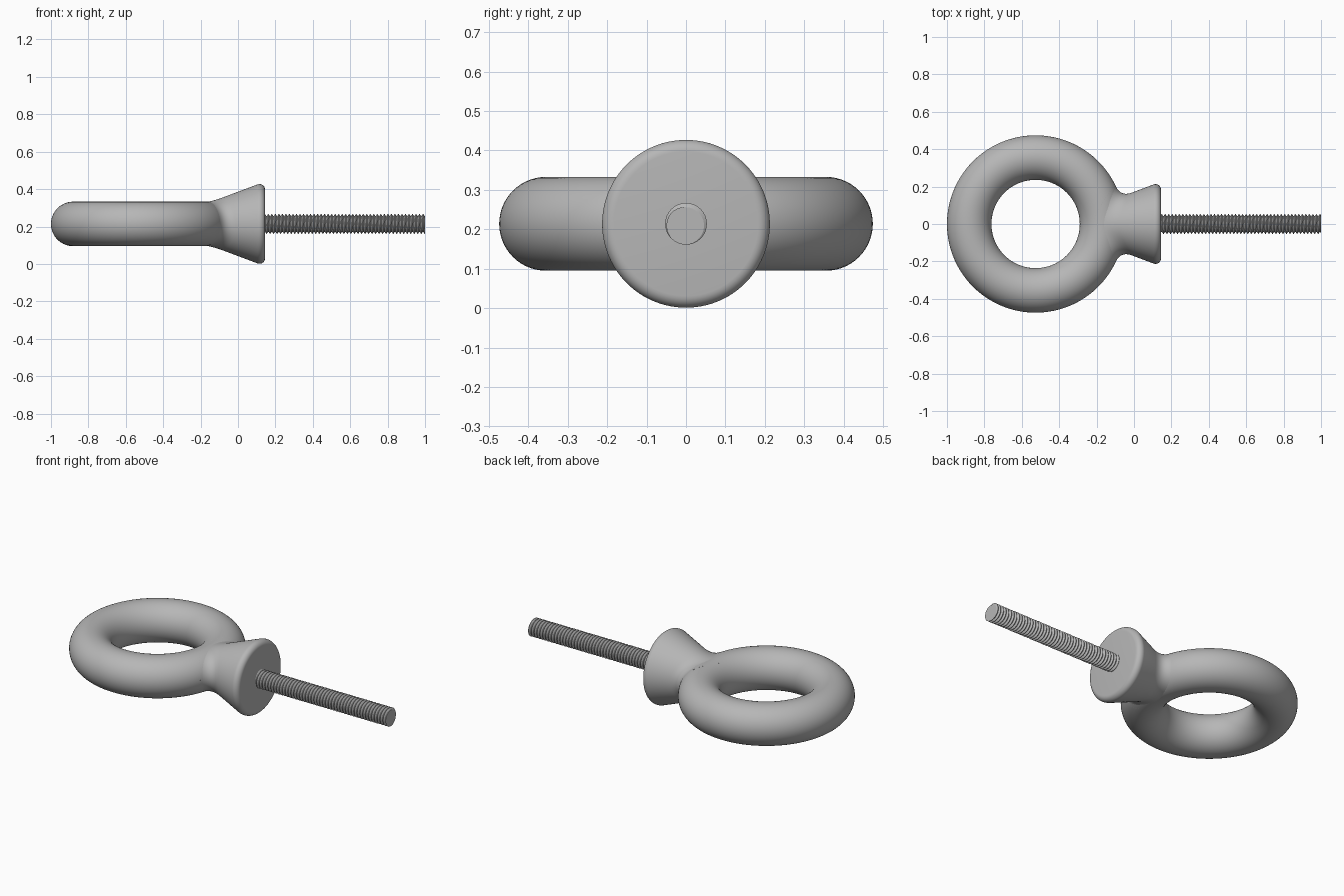
import bpy, bmesh, math
from mathutils import Vector

cube = bpy.data.objects.get("Cube")
if cube:
    bpy.data.objects.remove(cube, do_unlink=True)

AXIS_Z = 0.214
RING_X, RING_R, TUBE_R = -0.526, 0.355, 0.119

steel = bpy.data.materials.new("grey_steel")
steel.use_nodes = True
steel.diffuse_color = (0.47, 0.47, 0.47, 1)
steel.node_tree.nodes["Principled BSDF"].inputs["Base Color"].default_value = steel.diffuse_color


def finish(obj, angle=30):
    obj.data.materials.clear()
    obj.data.materials.append(steel)
    bpy.ops.object.select_all(action='DESELECT')
    obj.select_set(True)
    bpy.context.view_layer.objects.active = obj
    bpy.ops.object.shade_smooth_by_angle(angle=math.radians(angle))


def add_mesh(name, bm):
    mesh = bpy.data.meshes.new(name)
    bm.to_mesh(mesh)
    bm.free()
    obj = bpy.data.objects.new(name, mesh)
    obj.location.z = AXIS_Z
    bpy.context.collection.objects.link(obj)
    return obj


def loft(rows, closed):
    """Skin a grid of points; rows go round the x axis, columns along it."""
    bm = bmesh.new()
    grid = [[bm.verts.new(p) for p in row] for row in rows]
    pairs = list(zip(grid, grid[1:]))
    if closed:
        pairs.append((grid[-1], grid[0]))
    for a, b in pairs:
        for j in range(len(a) - 1):
            bm.faces.new((a[j], b[j], b[j + 1], a[j + 1]))
    return bm, grid


def around(x, r, angle):
    return Vector((x, r * math.cos(angle), r * math.sin(angle)))


# Ring
bpy.ops.mesh.primitive_torus_add(major_radius=RING_R, minor_radius=TUBE_R,
                                 major_segments=128, minor_segments=56,
                                 location=(RING_X, 0, AXIS_Z))
ring = bpy.context.object
ring.name = "ring"
finish(ring, 40)

# Collar: flared cone whose narrow end is filleted into the ring
RIM_X, RIM_R, RIM_ROUND = 0.115, 0.183, 0.03
FILLET = 0.07


def cone_radius(x):
    return 0.211 + (x - 0.104) * 0.375


def ring_distance(x, r, angle):
    p = around(x, r, angle)
    return math.hypot(math.hypot(p.x - RING_X, p.y) - RING_R, p.z) - TUBE_R


def ring_normal(x, r, angle):
    e = 1e-4
    return Vector((ring_distance(x + e, r, angle) - ring_distance(x - e, r, angle),
                   ring_distance(x, r + e, angle) - ring_distance(x, r - e, angle))) / (2 * e)


def collar_section(angle):
    # Where the cone leaves the ring
    low, high = -0.22, 0.05
    for _ in range(30):
        mid = (low + high) / 2
        if ring_distance(mid, cone_radius(mid), angle) < 0:
            low = mid
        else:
            high = mid
    corner = Vector((low, cone_radius(low)))
    # Walk over the ring surface to the far side of the fillet
    foot = corner.copy()
    for _ in range(10):
        n = ring_normal(foot.x, foot.y, angle)
        foot += Vector((-n.y, n.x)).normalized() * FILLET / 10
        n = ring_normal(foot.x, foot.y, angle)
        foot -= n * ring_distance(foot.x, foot.y, angle) / n.length_squared
    end_x = corner.x + FILLET * 0.9
    end = Vector((end_x, cone_radius(end_x)))
    points = [Vector((-0.22, 0.05))]
    for i in range(11):
        t = i / 10
        points.append(foot * (1 - t) ** 2 + corner * 2 * t * (1 - t) + end * t * t)
    # Rounded rim
    for i in range(9):
        a = math.radians(110.5 * (1 - i / 8))
        points.append(Vector((RIM_X + RIM_ROUND * math.cos(a), RIM_R + RIM_ROUND * math.sin(a))))
    return [around(p.x, p.y, angle) for p in points]


SIDES = 96
bm, grid = loft([collar_section(math.tau * i / SIDES) for i in range(SIDES)], True)
bm.faces.new([row[-1] for row in grid])
bm.faces.new([row[0] for row in reversed(grid)])
finish(add_mesh("collar", bm), 40)

# Threaded shank: helical ridge trimmed flat at the tip
PITCH, ROOT, CREST, STEPS = 0.0188, 0.042, 0.053, 32
ridge = [(0, ROOT), (0.12, ROOT), (0.5, CREST), (0.62, CREST), (1, ROOT)]
turns = math.ceil(0.92 / PITCH)
rows = []
for i in range(turns * STEPS + 1):
    start = 0.1 + PITCH * i / STEPS
    rows.append([around(start + u * PITCH, r, -math.tau * i / STEPS) for u, r in ridge])
bm, grid = loft(rows, False)
bmesh.ops.reverse_faces(bm, faces=bm.faces[:])
bmesh.ops.remove_doubles(bm, verts=bm.verts[:], dist=1e-4)
bmesh.ops.bisect_plane(bm, geom=bm.verts[:] + bm.edges[:] + bm.faces[:], dist=1e-5,
                       plane_co=(1, 0, 0), plane_no=(1, 0, 0), clear_outer=True)
tip = [e for e in bm.edges if e.is_boundary and all(v.co.x > 0.9999 for v in e.verts)]
bmesh.ops.holes_fill(bm, edges=tip, sides=0)
finish(add_mesh("threaded_shank", bm), 25)
